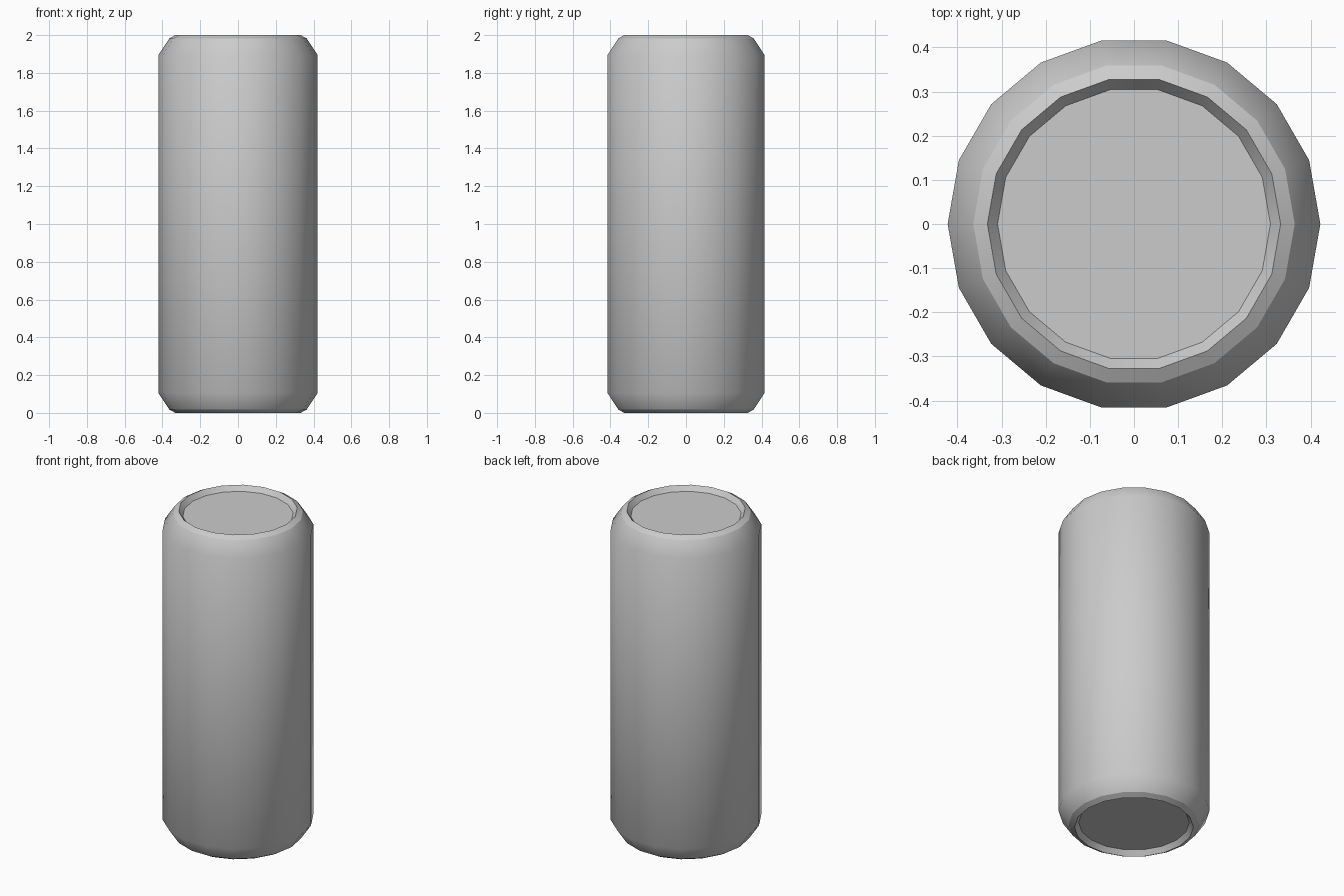
import bpy, bmesh
from math import cos, sin, pi

if "Cube" in bpy.data.objects:
    bpy.data.objects.remove(bpy.data.objects["Cube"])

SIDES = 18
# upper half profile (radius, height): body shoulder, neck, rim crest, recessed lid
upper = [(0.422, 1.895), (0.364, 1.982), (0.332, 2.0), (0.309, 1.97)]
profile = [(r, 2.0 - z) for r, z in reversed(upper)] + upper
sharp_rings = {0, 1, 2, 5, 6, 7}

bm = bmesh.new()
rings = [[bm.verts.new((r * cos(2 * pi * i / SIDES), r * sin(2 * pi * i / SIDES), z))
          for i in range(SIDES)] for r, z in profile]

# walls
for a, b in zip(rings, rings[1:]):
    for i in range(SIDES):
        j = (i + 1) % SIDES
        bm.faces.new((a[i], a[j], b[j], b[i]))

# lid and base discs
bm.faces.new(rings[-1])
bm.faces.new(rings[0][::-1])

# smooth body with crisp rim edges
for f in bm.faces:
    f.smooth = True
for k in sharp_rings:
    for i in range(SIDES):
        bm.edges.get((rings[k][i], rings[k][(i + 1) % SIDES])).smooth = False

mesh = bpy.data.meshes.new("drink_can")
bm.to_mesh(mesh)
bm.free()
can = bpy.data.objects.new("drink_can", mesh)
bpy.context.collection.objects.link(can)
